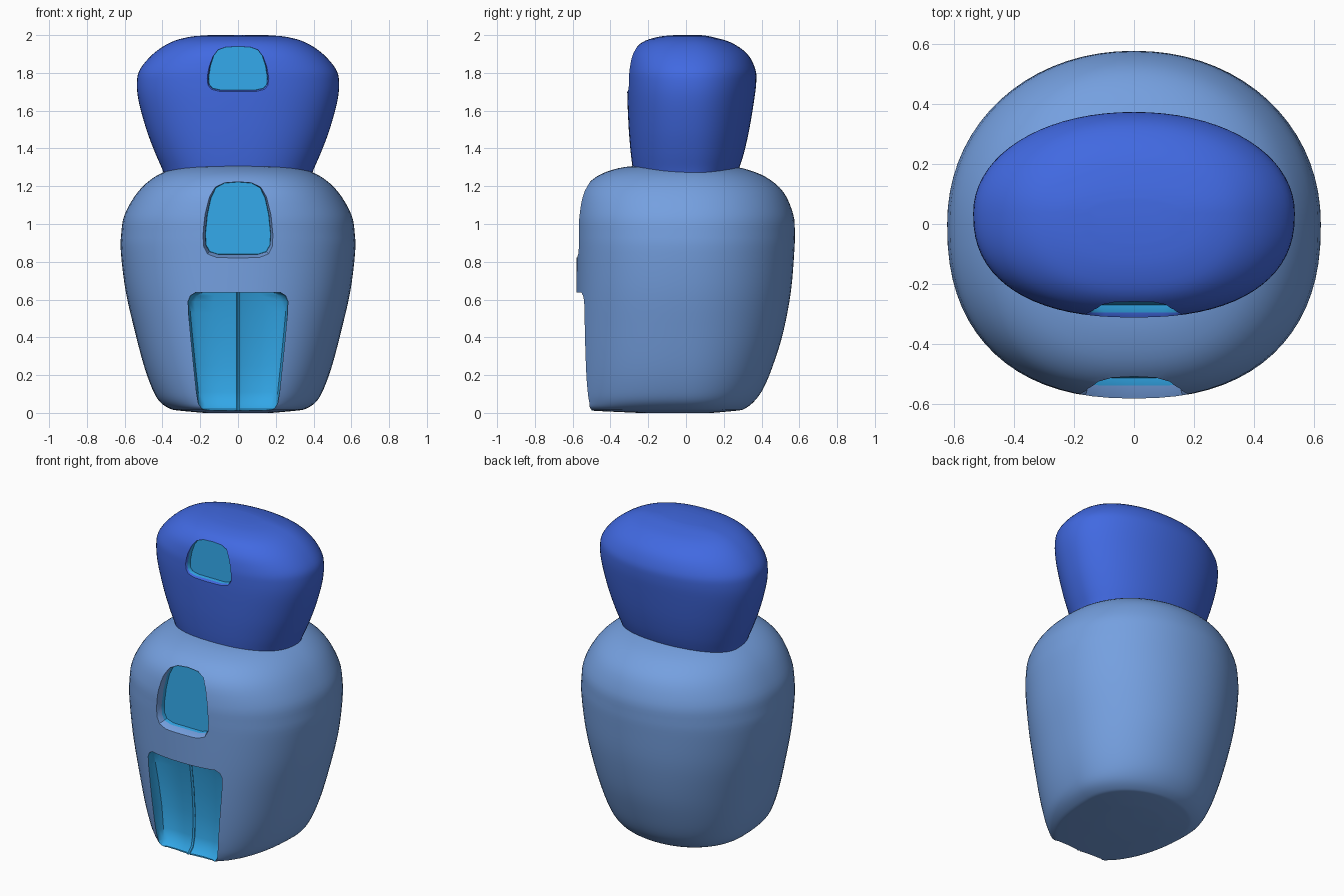
import bpy, bmesh, math

if "Cube" in bpy.data.objects:
    bpy.data.objects.remove(bpy.data.objects["Cube"])


def material(name, rgb):
    m = bpy.data.materials.new(name)
    lin = [((c / 255 + 0.055) / 1.055) ** 2.4 for c in rgb]
    m.diffuse_color = (*lin, 1)
    m.use_nodes = True
    m.node_tree.nodes["Principled BSDF"].inputs["Base Color"].default_value = m.diffuse_color
    return m


LIGHT = material("light blue", (117, 160, 224))
ROYAL = material("royal blue", (65, 105, 225))
CYAN = material("cyan", (50, 166, 230))


def loft(name, rings, mats, index_rule=lambda i: 0):
    """Closed skin over a list of equal-length point loops, capped at both ends."""
    bm = bmesh.new()
    vs = [[bm.verts.new(p) for p in r] for r in rings]
    n = len(rings[0])
    for i in range(len(vs) - 1):
        for j in range(n):
            k = (j + 1) % n
            f = bm.faces.new((vs[i][j], vs[i][k], vs[i + 1][k], vs[i + 1][j]))
            f.material_index = index_rule(i)
    bm.faces.new(vs[0]).material_index = index_rule(-1)
    bm.faces.new(vs[-1]).material_index = index_rule(-1)
    bmesh.ops.recalc_face_normals(bm, faces=bm.faces)
    me = bpy.data.meshes.new(name)
    bm.to_mesh(me)
    bm.free()
    ob = bpy.data.objects.new(name, me)
    bpy.context.collection.objects.link(ob)
    for m in mats:
        me.materials.append(m)
    return ob


def smooth_rows(rows, steps=4):
    """Catmull-Rom interpolation of the profile rows."""
    out = []
    for i in range(len(rows) - 1):
        p0, p1, p2 = rows[max(i - 1, 0)], rows[i], rows[i + 1]
        p3 = rows[min(i + 2, len(rows) - 1)]
        for s in range(steps):
            t = s / steps
            out.append([0.5 * (2 * b + (c - a) * t + (2 * a - 5 * b + 4 * c - d) * t * t
                               + (3 * b - a - 3 * c + d) * t ** 3)
                        for a, b, c, d in zip(p0, p1, p2, p3)])
    return out + [list(rows[-1])]


def rounded_body(name, rows, cy, mats, segs=72):
    """Rows are (z, half width, front y, back y)."""
    rings = []
    for z, rx, yf, yb in smooth_rows(rows):
        ring = []
        for j in range(segs):
            a = 2 * math.pi * j / segs
            c, s = math.cos(a), math.sin(a)
            e = 2 / (2.08 if s > 0 else 2.35)
            x = math.copysign(abs(c) ** e, c) * rx
            d = (yb - cy) if s > 0 else (cy - yf)
            ring.append((x, cy + math.copysign(abs(s) ** e, s) * d, z))
        rings.append(ring)
    return loft(name, rings, mats)


def window_cutter(w, z0, z1, floor0, floor1, front, mats):
    half = [(0, 0), (.6, 0), (.87, .04), (.98, .13), (1, .28), (.94, .55),
            (.83, .78), (.68, .92), (.42, .985), (0, 1)]
    outline = half + [(-u, v) for u, v in half[-2:0:-1]]
    rings = []
    for depth, grow in ((0, 1), (.025, 1.01), (None, 1.14), (-1, 1.14)):
        ring = []
        for u, v in outline:
            y = floor0 + (floor1 - floor0) * v
            y = front if depth is None else front - .3 if depth < 0 else y - depth
            ring.append((u * w * grow, y, z0 + (z1 - z0) * (.5 + (v - .5) * grow)))
        rings.append(ring)
    return loft("window_cutter", rings, mats, lambda i: 1 if i < 1 else 0)


def door_cutter(mats):
    # rows: z, half width, floor y; scooped floor with a ridge down the middle
    rows = [(-.08, .195, -.492), (.02, .2, -.488), (.05, .21, -.455), (.11, .22, -.44),
            (.25, .235, -.435), (.4, .25, -.445), (.53, .262, -.462),
            (.59, .264, -.472), (.62, .252, -.478), (.637, .225, -.482)]
    rings = []
    for z, w, y in rows:
        half = [(w, -.9), (w, y - .05), (w - .01, y - .02), (w - .035, y - .003),
                (w * .5, y), (.02, y - .006), (.008, y - .012)]
        rings.append([(x, yy, z) for x, yy in half] + [(0, y - .003, z)]
                     + [(-x, yy, z) for x, yy in half[::-1]])
    return loft("door_cutter", rings, mats, lambda i: 1)


def cut(ob, cutters):
    bpy.context.view_layer.objects.active = ob
    for c in cutters:
        c.hide_render = True
        m = ob.modifiers.new("cut", 'BOOLEAN')
        m.operation, m.solver, m.object = 'DIFFERENCE', 'EXACT', c
        bpy.ops.object.modifier_apply(modifier=m.name)
        bpy.data.objects.remove(c)
    bpy.ops.object.select_all(action='DESELECT')
    ob.select_set(True)
    bpy.ops.object.shade_smooth_by_angle(angle=math.radians(35))


# Body with door and lower window recess
body_mats = [LIGHT, CYAN]
body = rounded_body("body", [
    (0.0, .18, -.25, .14), (.012, .31, -.50, .27), (.022, .36, -.562, .31),
    (.06, .415, -.566, .36), (.13, .455, -.57, .41), (.25, .498, -.574, .46),
    (.42, .543, -.578, .513), (.64, .594, -.58, .555), (.85, .62, -.581, .573),
    (.95, .618, -.581, .576), (1.05, .6, -.577, .568), (1.17, .53, -.548, .515),
    (1.25, .44, -.475, .42), (1.295, .33, -.36, .3), (1.31, .2, -.24, .2)], 0, body_mats)
cut(body, [door_cutter(body_mats),
           window_cutter(.172, .84, 1.222, -.512, -.488, -.6, body_mats)])

# Head with upper window recess
head_mats = [ROYAL, CYAN]
head = rounded_body("head", [
    (1.26, .39, -.275, .265), (1.3, .405, -.283, .283), (1.38, .44, -.293, .308),
    (1.5, .485, -.303, .335), (1.65, .526, -.31, .36), (1.75, .535, -.311, .372),
    (1.82, .518, -.307, .367), (1.9, .45, -.287, .325), (1.96, .36, -.235, .24),
    (1.99, .26, -.15, .14), (2.0, .15, -.06, .08)], .035, head_mats)
cut(head, [window_cutter(.155, 1.71, 1.94, -.27, -.254, -.325, head_mats)])
